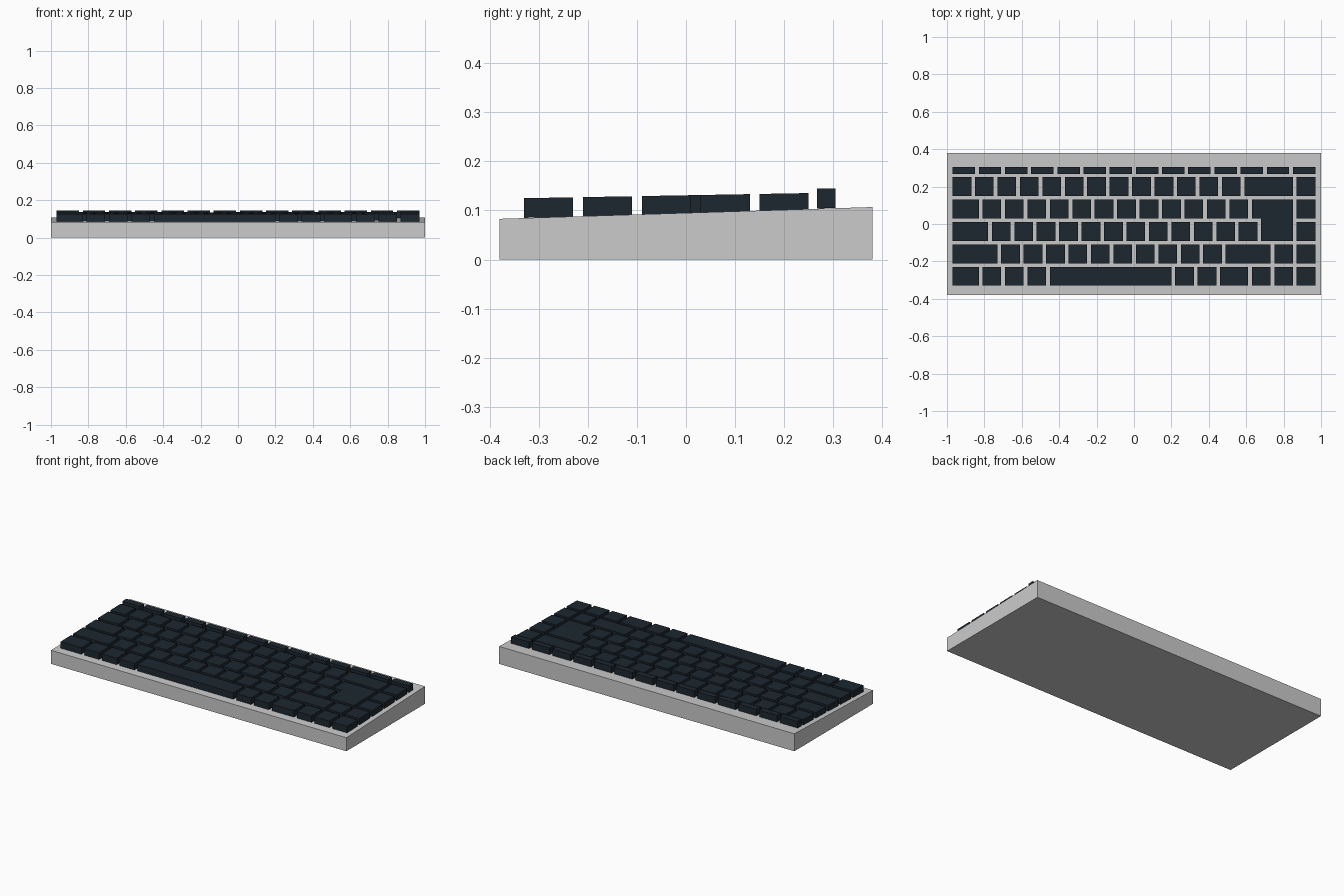
import bpy, bmesh

if "Cube" in bpy.data.objects:
    bpy.data.objects.remove(bpy.data.objects["Cube"])

KEY_SLOPE = 0.018          # keys rise gently toward the back
KEY_H = 0.04
GAP = 0.02
PITCH = 0.12

key_mat = bpy.data.materials.new("dark_keys")
key_mat.diffuse_color = (0.012, 0.02, 0.03, 1)
key_mat.use_nodes = True
key_mat.node_tree.nodes["Principled BSDF"].inputs["Base Color"].default_value = key_mat.diffuse_color


def prism(name, outline, bottom, top, mat=None):
    """Extrude an xy outline between two height functions of y."""
    bm = bmesh.new()
    low = [bm.verts.new((x, y, bottom(y))) for x, y in outline]
    high = [bm.verts.new((x, y, top(y))) for x, y in outline]
    bm.faces.new(low[::-1])
    bm.faces.new(high)
    n = len(outline)
    for i in range(n):
        j = (i + 1) % n
        bm.faces.new((low[i], low[j], high[j], high[i]))
    mesh = bpy.data.meshes.new(name)
    bm.to_mesh(mesh)
    bm.free()
    obj = bpy.data.objects.new(name, mesh)
    bpy.context.collection.objects.link(obj)
    if mat:
        mesh.materials.append(mat)
    return obj


def key(name, outline, lift=0.0):
    top = lambda y: 0.131 + lift + KEY_SLOPE * y
    return prism(name, outline, lambda y: top(y) - KEY_H, top, key_mat)


def key_row(name, x, y0, y1, widths, lift=0.0):
    for i, w in enumerate(widths):
        key(f"{name}_key_{i + 1}", [(x, y0), (x + w, y0), (x + w, y1), (x, y1)], lift)
        x += w + GAP


# Wedge-shaped case
prism("case", [(-1, -0.38), (1, -0.38), (1, 0.38), (-1, 0.38)],
      lambda y: 0.0, lambda y: 0.095 + 0.0316 * y)

# Key rows, front to back: list of key widths from the left edge
U = PITCH - GAP
rows = {
    "bottom_row": [0.14] + [U] * 3 + [0.65] + [U] * 2 + [0.15] + [U] * 3,
    "shift_row": [0.24] + [U] * 10 + [0.24, U, U],
    "home_row": [0.19] + [U] * 12,
    "upper_row": [0.14] + [U] * 12,
    "number_row": [U] * 13 + [0.26, U],
}
for r, (name, widths) in enumerate(rows.items()):
    y = -0.33 + PITCH * r
    key_row(name, -0.97, y, y + U, widths)

# Right-hand column keys beside the enter key
for name, y in (("home_row_end", -0.09), ("upper_row_end", 0.03)):
    key_row(name, 0.87, y, y + U, [U])

# L-shaped enter key
key("enter_key", [(0.68, -0.09), (0.85, -0.09), (0.85, 0.13),
                  (0.63, 0.13), (0.63, 0.03), (0.68, 0.03)])

# Short, raised function row
key_row("function_row", -0.97, 0.267, 0.305, [0.12] * 14, lift=0.0085)
